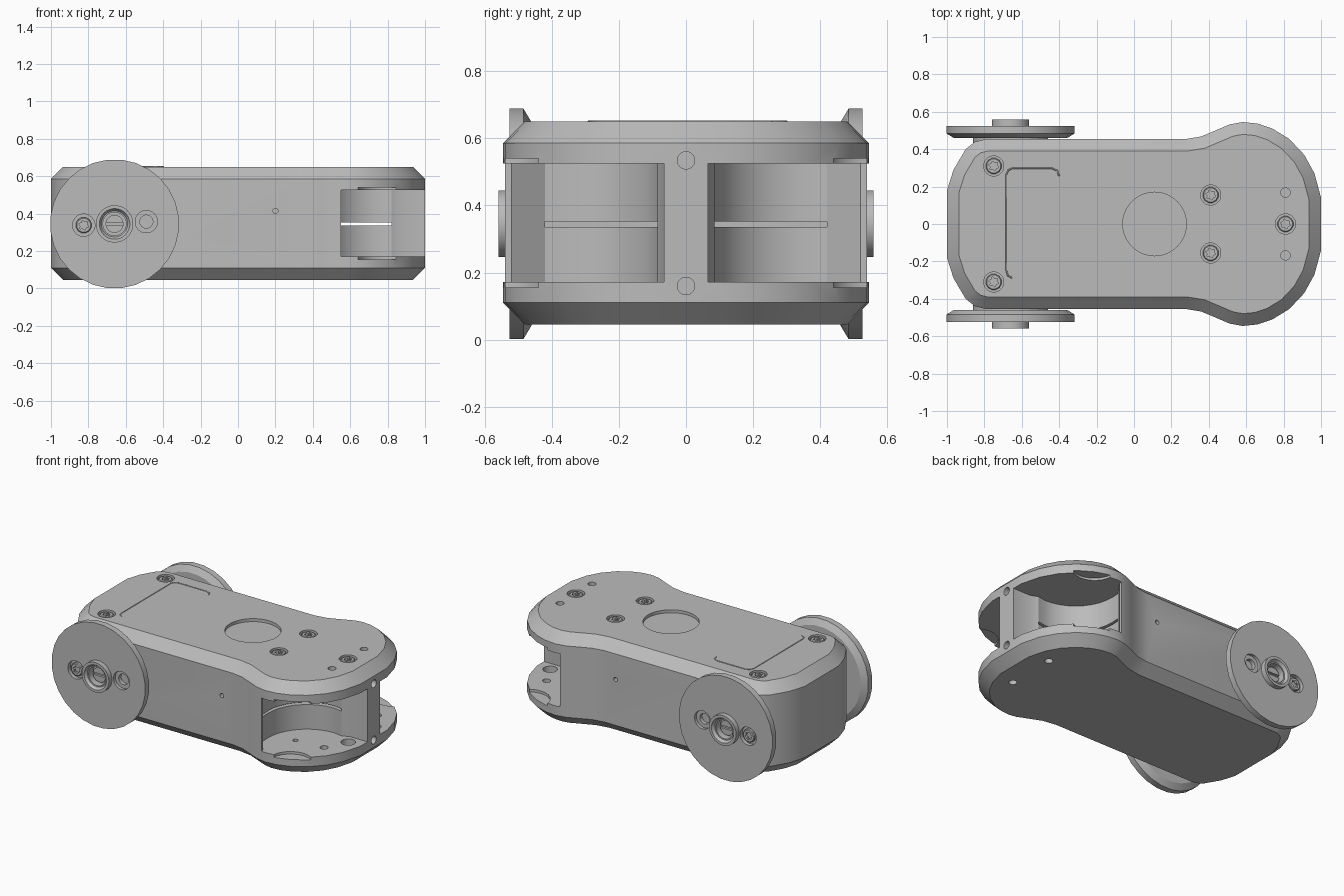
import bpy, bmesh
from math import sin, cos, pi, radians
from mathutils import Vector

if "Cube" in bpy.data.objects:
    bpy.data.objects.remove(bpy.data.objects["Cube"], do_unlink=True)

grey = bpy.data.materials.new("plain grey")
grey.use_nodes = True
grey.diffuse_color = (0.5, 0.5, 0.5, 1)
grey.node_tree.nodes["Principled BSDF"].inputs["Base Color"].default_value = (0.5, 0.5, 0.5, 1)


def loft(name, rings):
    """Skin a stack of equal-length rings and cap both ends."""
    bm = bmesh.new()
    rows = [[bm.verts.new(p) for p in ring] for ring in rings]
    for a, b in zip(rows, rows[1:]):
        for i in range(len(a)):
            j = (i + 1) % len(a)
            bm.faces.new((a[i], a[j], b[j], b[i]))
    bm.faces.new(rows[0])
    bm.faces.new(rows[-1])
    bmesh.ops.recalc_face_normals(bm, faces=bm.faces)
    mesh = bpy.data.meshes.new(name)
    bm.to_mesh(mesh)
    bm.free()
    mesh.materials.append(grey)
    ob = bpy.data.objects.new(name, mesh)
    bpy.context.collection.objects.link(ob)
    return ob


def prism(name, outline, z0, z1):
    return loft(name, [[(x, y, z) for x, y in outline] for z in (z0, z1)])


def box(name, lo, hi):
    outline = [(lo[0], lo[1]), (hi[0], lo[1]), (hi[0], hi[1]), (lo[0], hi[1])]
    return prism(name, outline, lo[2], hi[2])


def lathe(name, origin, axis, profile, n=24, star=()):
    """Turn (radius, distance) pairs about an axis; rings listed in star are six-lobed."""
    axis = Vector(axis)
    u = axis.orthogonal().normalized()
    v = axis.cross(u)
    rings = []
    for k, (r, d) in enumerate(profile):
        ring = []
        for i in range(n):
            a = 2 * pi * i / n
            rr = r * (0.65 if k in star and i % 2 else 1)
            ring.append(Vector(origin) + axis * d + (u * cos(a) + v * sin(a)) * rr)
        rings.append(ring)
    return loft(name, rings)


def cut(target, cutter):
    mod = target.modifiers.new("cut", "BOOLEAN")
    mod.operation = "DIFFERENCE"
    mod.solver = "EXACT"
    mod.object = cutter
    bpy.context.view_layer.objects.active = target
    bpy.ops.object.modifier_apply(modifier=mod.name)
    bpy.data.objects.remove(cutter, do_unlink=True)


def drill(target, origin, axis, r, depth, n=20):
    cut(target, lathe("drill", origin, axis, [(r, -depth), (r, 0.05)], n))


def screw(name, origin, axis):
    lathe(name, origin, axis, [(0.043, -0.035), (0.043, -0.008), (0.038, -0.004),
                               (0.028, -0.004), (0.028, -0.02)], 12, star=(3, 4))


def smooth(ob):
    bpy.ops.object.select_all(action="DESELECT")
    ob.select_set(True)
    bpy.context.view_layer.objects.active = ob
    bpy.ops.object.shade_smooth_by_angle(angle=radians(28))


def inset(outline, d):
    """Offset a counter-clockwise outline inward with mitred corners."""
    pts = [Vector(p) for p in outline]
    result = []
    for i, p in enumerate(pts):
        e1 = (p - pts[i - 1]).normalized()
        e2 = (pts[(i + 1) % len(pts)] - p).normalized()
        n1, n2 = Vector((-e1.y, e1.x)), Vector((-e2.y, e2.x))
        result.append(p + (n1 + n2) * d / (1 + n1.dot(n2)))
    return result


# Body shell with chamfered rims
half = [(1.0, 0.14), (0.965, 0.27), (0.91, 0.37), (0.83, 0.455), (0.74, 0.51), (0.66, 0.537),
        (0.58, 0.545), (0.51, 0.532), (0.44, 0.502), (0.36, 0.468), (0.28, 0.455),
        (-0.79, 0.455), (-0.85, 0.44), (-0.9, 0.4), (-0.965, 0.29), (-1.0, 0.18)]
outline = half + [(x, -y) for x, y in reversed(half)]
body = loft("body", [[(p[0], p[1], z) for p in inset(outline, d)]
                     for z, d in ((0.045, 0.065), (0.11, 0), (0.585, 0), (0.65, 0.065))])

# Two rounded side pockets at the end, leaving a thin web between them
pocket = [(0.55, 0.7), (0.55, 0.52), (0.478, 0.42)]
pocket += [(0.76 + 0.285 * cos(radians(a)), 0.36 + 0.285 * sin(radians(a)))
           for a in range(180, 271, 10)]
pocket += [(0.82, 0.085), (0.87, 0.065), (1.1, 0.065), (1.1, 0.7)]
for s in (1, -1):
    cut(body, prism("pocket", [(x, s * y) for x, y in pocket], 0.172, 0.525))
    cut(body, lathe("relief", (0.775, s * 0.555, 0.155), (0, 0, 1), [(0.135, 0), (0.135, 0.385)]))
    # Holes in the pocket floor
    for x, y, r in ((0.906, 0.134, 0.045), (0.83, 0.28, 0.025), (0.63, 0.296, 0.016)):
        drill(body, (x, s * y, 0.172), (0, 0, 1), r, 0.05)
    # Small side hole and pin holes through the rims
    drill(body, (0.2, s * 0.455, 0.415), (0, s, 0), 0.014, 0.04, 12)
    for z, d in ((0.65, 1), (0.045, -1)):
        drill(body, (0.81, s * 0.168, z), (0, 0, d), 0.025, 0.05)
    # Screw holes in the end post
    drill(body, (1.0, 0, 0.347 + s * 0.187), (1, 0, 0), 0.026, 0.04)

# Clamping slit through the web
cut(body, box("slit", (0.45, -0.42, 0.336), (0.82, 0.42, 0.352)))

# Round recess and countersunk screws on the lid
drill(body, (0.11, 0, 0.65), (0, 0, 1), 0.17, 0.02, 40)
for i, (x, y) in enumerate(((-0.75, 0.31), (-0.75, -0.31), (0.41, 0.155),
                            (0.41, -0.155), (0.81, 0))):
    drill(body, (x, y, 0.65), (0, 0, 1), 0.054, 0.03)
    screw(f"lid_screw_{i + 1}", (x, y, 0.65), (0, 0, 1))
smooth(body)

# Thin bracket-shaped seam on the lid
seam = bpy.data.curves.new("lid_seam", "CURVE")
seam.dimensions = "3D"
seam.bevel_depth = 0.004
seam.bevel_resolution = 1
path = [(-0.4, 0.255), (-0.41, 0.285), (-0.44, 0.298), (-0.65, 0.298), (-0.672, 0.288),
        (-0.682, 0.265), (-0.682, -0.25), (-0.675, -0.275), (-0.65, -0.29)]
line = seam.splines.new("POLY")
line.points.add(len(path) - 1)
for point, (x, y) in zip(line.points, path):
    point.co = (x, y, 0.65, 1)
seam.materials.append(grey)
bpy.context.collection.objects.link(bpy.data.objects.new("lid_seam", seam))

# Side discs with hollow hubs
for side, s in (("right", -1), ("left", 1)):
    out = (0, s, 0)
    lathe(f"{side}_spacer", (-0.66, 0, 0.345), out, [(0.2, 0.42), (0.2, 0.47)])
    disc = lathe(f"{side}_disc", (-0.66, 0, 0.345), out,
                 [(0.305, 0.46), (0.345, 0.484), (0.345, 0.525), (0.1, 0.525), (0.1, 0.558),
                  (0.082, 0.558), (0.07, 0.54), (0.062, 0.54), (0.062, 0.49)], 28)
    drill(disc, (-0.49, s * 0.525, 0.357), out, 0.06, 0.02)
    drill(disc, (-0.49, s * 0.505, 0.357), out, 0.035, 0.025)
    drill(disc, (-0.825, s * 0.525, 0.338), out, 0.06, 0.025)
    smooth(disc)
    screw(f"{side}_disc_screw", (-0.825, s * 0.525, 0.338), out)
    # Slotted shaft end inside the hub
    shaft = lathe(f"{side}_shaft", (-0.66, 0, 0.345), out, [(0.048, 0.47), (0.048, 0.515)], 20)
    y0, y1 = sorted((s * 0.5, s * 0.53))
    cut(shaft, box("slot", (-0.73, y0, 0.337), (-0.59, y1, 0.353)))
    smooth(shaft)
